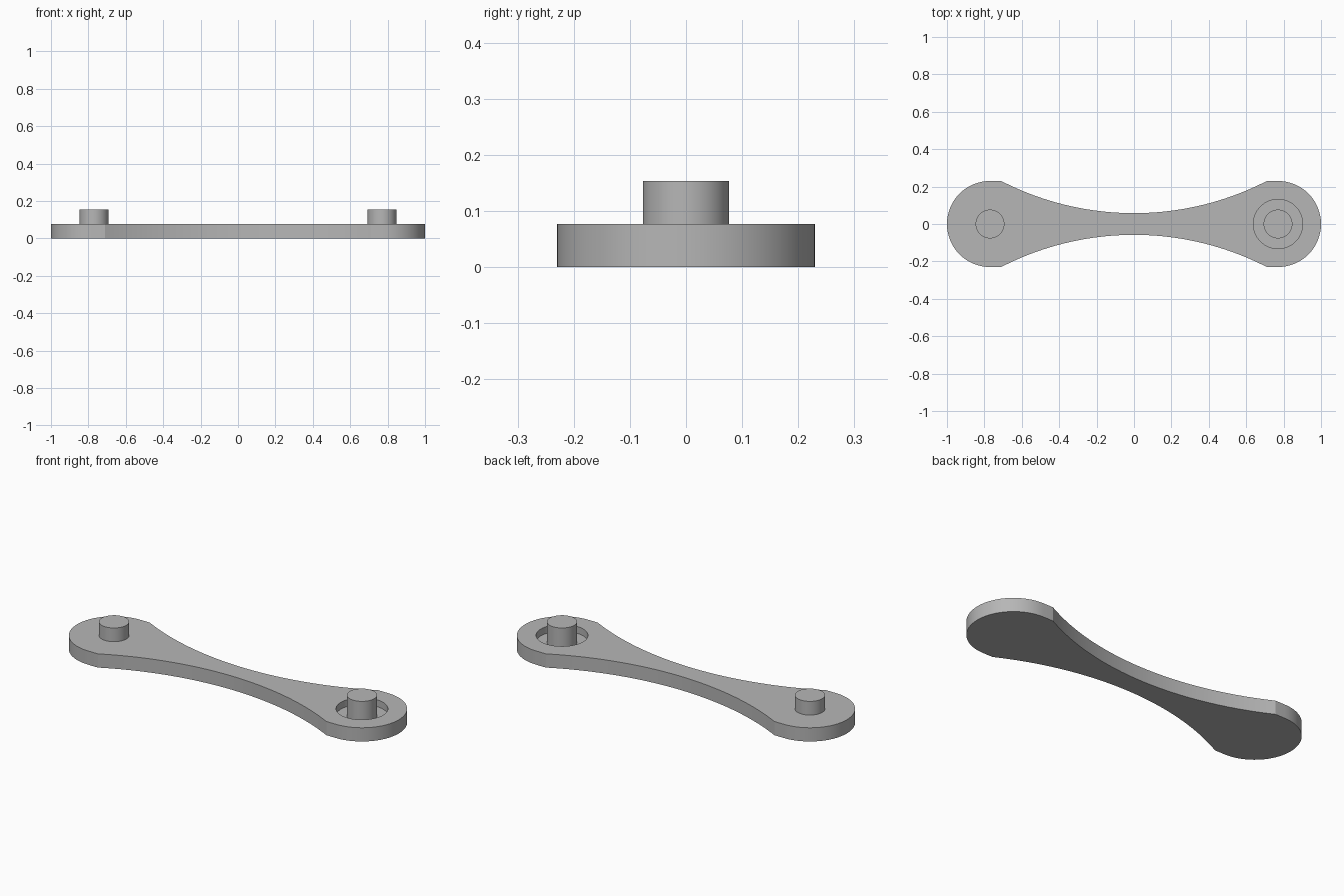
import bpy, bmesh, math

if "Cube" in bpy.data.objects:
    bpy.data.objects.remove(bpy.data.objects["Cube"])

END_X, END_R = 0.77, 0.23        # centres and radius of the round ends
FLAT_X, NECK = 0.71, 0.058       # where the waist starts, half width of the waist
THICK, PEG_TOP = 0.077, 0.154
PEG_R, POCKET_R, FLOOR = 0.077, 0.132, 0.0385

grey = bpy.data.materials.new("plain grey")
grey.diffuse_color = (0.47, 0.47, 0.47, 1)
grey.use_nodes = True
grey.node_tree.nodes["Principled BSDF"].inputs["Base Color"].default_value = grey.diffuse_color


def finish(ob):
    ob.data.materials.clear()
    ob.data.materials.append(grey)
    bpy.ops.object.select_all(action='DESELECT')
    ob.select_set(True)
    bpy.context.view_layer.objects.active = ob
    bpy.ops.object.shade_smooth_by_angle(angle=math.radians(20))


def cylinder(name, x, r, z0, z1):
    bpy.ops.mesh.primitive_cylinder_add(vertices=64, radius=r, depth=z1 - z0,
                                        location=(x, 0, (z0 + z1) / 2))
    ob = bpy.context.object
    ob.name = name
    return ob


# Outline: right round end, upper waist arc, left round end, lower waist arc
sag = END_R - NECK
waist_r = (FLAT_X ** 2 + sag ** 2) / (2 * sag)
half = math.asin(FLAT_X / waist_r)
right = [(END_X + END_R * math.cos(a), END_R * math.sin(a))
         for a in (math.pi * (i / 32 - 0.5) for i in range(33))]
waist = [(waist_r * math.sin(a), NECK + waist_r * (1 - math.cos(a)))
         for a in (half * (1 - i / 24) for i in range(49))]
upper = right + waist
outline = upper + [(-x, -y) for x, y in upper]

# Link plate
bm = bmesh.new()
face = bm.faces.new([bm.verts.new((x, y, 0)) for x, y in outline])
ext = bmesh.ops.extrude_face_region(bm, geom=[face])
bmesh.ops.translate(bm, vec=(0, 0, THICK),
                    verts=[g for g in ext["geom"] if isinstance(g, bmesh.types.BMVert)])
bmesh.ops.recalc_face_normals(bm, faces=bm.faces)
mesh = bpy.data.meshes.new("link_plate")
bm.to_mesh(mesh)
bm.free()
plate = bpy.data.objects.new("link_plate", mesh)
bpy.context.collection.objects.link(plate)

# Round pocket in the right end
cutter = cylinder("pocket_cutter", END_X, POCKET_R, FLOOR, THICK + 0.1)
cutter.hide_render = True
mod = plate.modifiers.new("pocket", 'BOOLEAN')
mod.operation, mod.object, mod.solver = 'DIFFERENCE', cutter, 'EXACT'
bpy.context.view_layer.objects.active = plate
bpy.ops.object.modifier_apply(modifier=mod.name)
bpy.data.objects.remove(cutter)
finish(plate)

# Pegs: one on the plate, one rising from the pocket floor
finish(cylinder("left_peg", -END_X, PEG_R, THICK - 0.01, PEG_TOP))
finish(cylinder("pocket_peg", END_X, PEG_R, FLOOR - 0.01, PEG_TOP))
